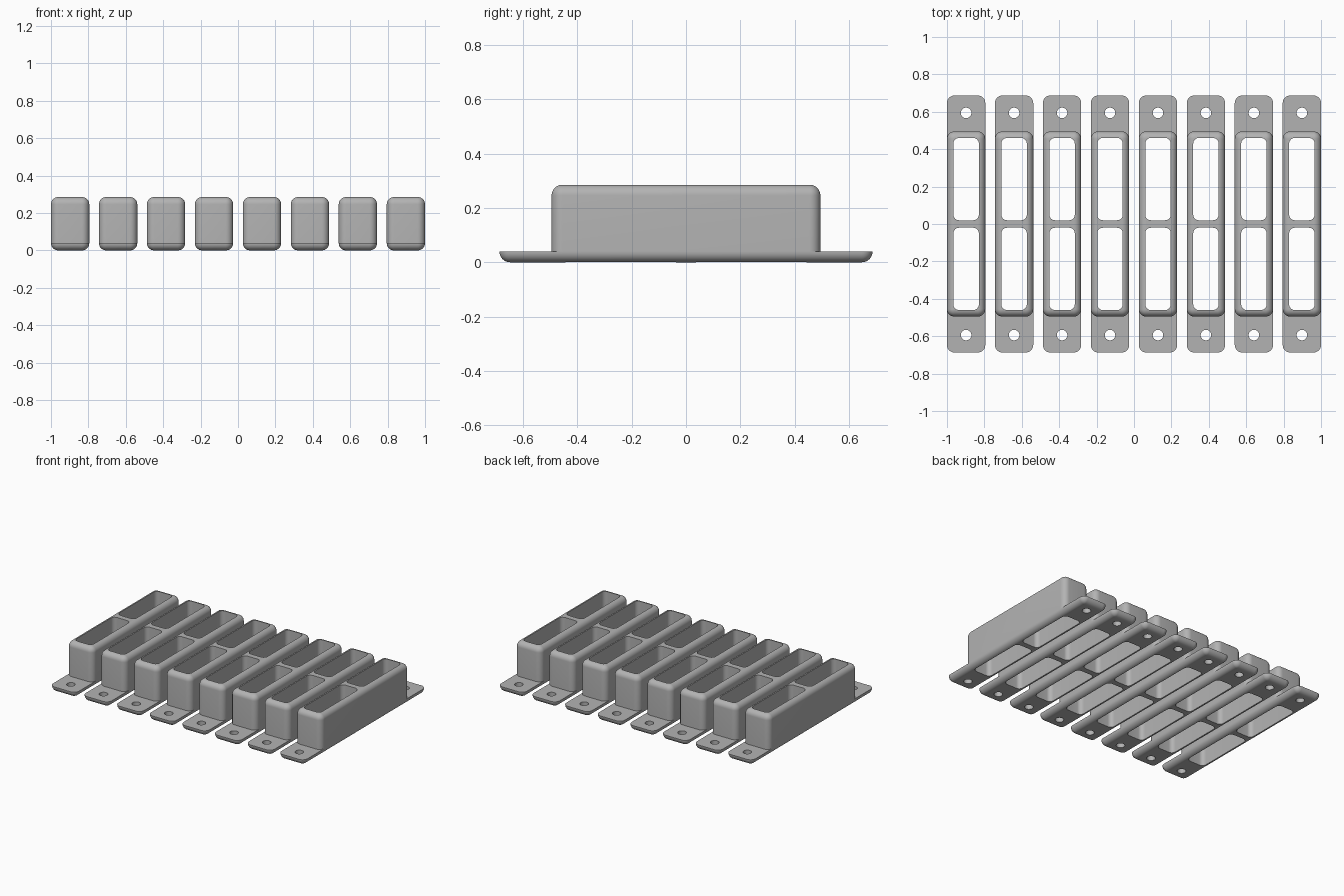
import bpy, bmesh, math

cube = bpy.data.objects.get("Cube")
if cube:
    bpy.data.objects.remove(cube, do_unlink=True)

COUNT, HALF_W = 8, 0.1025
BODY_Y, PLATE_Y = 0.495, 0.687
PLATE_H, HEIGHT = 0.04, 0.285
ROUND = 0.04

grey = bpy.data.materials.new("grey")
grey.use_nodes = True
colour = (0.45, 0.45, 0.45, 1)
grey.diffuse_color = colour
grey.node_tree.nodes["Principled BSDF"].inputs["Base Color"].default_value = colour


def ring(bm, hx, hy, r, z, cy=0, seg=8):
    """Rounded rectangle of vertices at height z."""
    verts = []
    for q, (sx, sy) in enumerate([(1, 1), (-1, 1), (-1, -1), (1, -1)]):
        for i in range(seg + 1):
            a = math.pi / 2 * (q + i / seg)
            verts.append(bm.verts.new((sx * (hx - r) + r * math.cos(a),
                                       cy + sy * (hy - r) + r * math.sin(a), z)))
    return verts


def loft(name, layers, cy=0):
    """Closed solid through a stack of (half x, half y, corner radius, z)."""
    bm = bmesh.new()
    rings = [ring(bm, *layer, cy) for layer in layers]
    for low, high in zip(rings, rings[1:]):
        n = len(low)
        for i in range(n):
            j = (i + 1) % n
            bm.faces.new((low[i], low[j], high[j], high[i]))
    bm.faces.new(rings[0][::-1])
    bm.faces.new(rings[-1])
    mesh = bpy.data.meshes.new(name)
    bm.to_mesh(mesh)
    bm.free()
    mesh.materials.append(grey)
    obj = bpy.data.objects.new(name, mesh)
    bpy.context.collection.objects.link(obj)
    return obj


def rounded_edge(hx, hy, z, direction, steps=8):
    """Quarter-round layers running from the side wall to the flat face at z."""
    layers = []
    for i in range(steps + 1):
        a = math.pi / 2 * i / steps
        inset = ROUND * 0.97 * (1 - math.cos(a))
        layers.append((hx - inset, hy - inset, ROUND - inset,
                       z - direction * ROUND * 0.97 * (1 - math.sin(a))))
    return layers


def combine(target, other, operation):
    mod = target.modifiers.new(operation.lower(), "BOOLEAN")
    mod.operation, mod.object, mod.solver = operation, other, "EXACT"
    bpy.context.view_layer.objects.active = target
    bpy.ops.object.modifier_apply(modifier=mod.name)
    bpy.data.objects.remove(other, do_unlink=True)


# Mounting plate with a rounded underside, and the tall housing on it
bracket = loft("bracket_1", rounded_edge(HALF_W, PLATE_Y, 0, -1)[::-1]
               + [(HALF_W, PLATE_Y, ROUND, PLATE_H)])
housing = loft("housing", [(HALF_W, BODY_Y, ROUND, PLATE_H)]
               + rounded_edge(HALF_W, BODY_Y, HEIGHT, 1))
combine(bracket, housing, "UNION")

# Two open pockets and two screw holes
for side in (-1, 1):
    pocket = loft("pocket_cutter", [(0.068, 0.22, 0.03, z) for z in (-0.1, 0.4)], side * 0.24)
    combine(bracket, pocket, "DIFFERENCE")
    hole = loft("hole_cutter", [(0.0281, 0.0281, 0.028, z) for z in (-0.1, 0.1)], side * 0.594)
    combine(bracket, hole, "DIFFERENCE")

bpy.ops.object.select_all(action="DESELECT")
bracket.select_set(True)
bpy.context.view_layer.objects.active = bracket
bpy.ops.object.shade_smooth_by_angle(angle=math.radians(30))

# Row of identical brackets
span = 1 - HALF_W
for i in range(COUNT):
    part = bracket
    if i:
        part = bracket.copy()
        part.name = f"bracket_{i + 1}"
        bpy.context.collection.objects.link(part)
    part.location.x = -span + 2 * span * i / (COUNT - 1)
